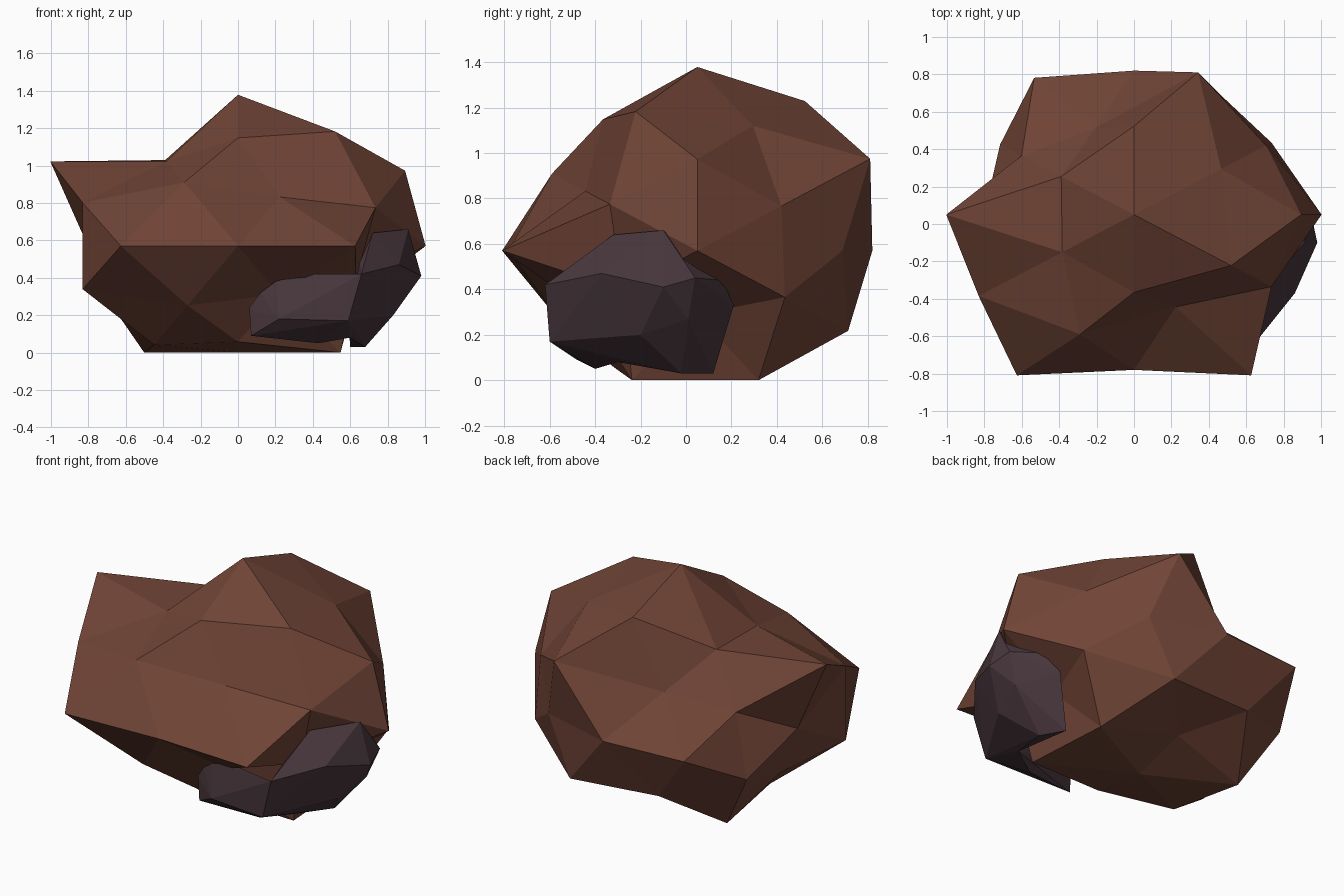
import bpy
import bmesh
from mathutils import Vector

default_cube = bpy.data.objects.get("Cube")
if default_cube:
    bpy.data.objects.remove(default_cube, do_unlink=True)


def make_material(name, colour):
    material = bpy.data.materials.new(name)
    material.use_nodes = True
    material.diffuse_color = colour
    shader = material.node_tree.nodes["Principled BSDF"]
    shader.inputs["Base Color"].default_value = colour
    shader.inputs["Roughness"].default_value = 0.9
    return material


def hull_mesh(points):
    """Return a flat-faced closed hull around the given points."""
    bm = bmesh.new()
    for point in points:
        bm.verts.new(point)
    bmesh.ops.convex_hull(bm, input=bm.verts)
    loose = [v for v in bm.verts if not v.link_faces]
    bmesh.ops.delete(bm, geom=loose, context='VERTS')
    bmesh.ops.recalc_face_normals(bm, faces=bm.faces)
    return bm


def add_object(name, bm, material):
    mesh = bpy.data.meshes.new(name)
    bm.to_mesh(mesh)
    bm.free()
    mesh.materials.append(material)
    obj = bpy.data.objects.new(name, mesh)
    bpy.context.scene.collection.objects.link(obj)


def signed_directions(base):
    """All sign combinations of a direction, negative first, x slowest."""
    choices = [(-c, c) if c else (c,) for c in base]
    return [Vector((x, y, z)).normalized()
            for x in choices[0] for y in choices[1] for z in choices[2]]


brown = make_material("brown_stone", (0.163, 0.058, 0.037, 1))
dark = make_material("dark_purple_stone", (0.066, 0.038, 0.047, 1))

# Main boulder: a once-divided icosahedron, each corner pushed in or out
PHI = (1 + 5 ** 0.5) / 2
SQ = PHI * PHI
corner_families = [
    ((0, 1, PHI), (.70, .79, .64, .90)),
    ((1, PHI, 0), (1.01, .86, 1.01, .75)),
    ((PHI, 0, 1), (.68, 1, .62, .89)),
    ((1, 0, 0), (.68, .85)),
    ((0, 1, 0), (.83, .77)),
    ((0, 0, 1), (.67, .94)),
    ((PHI, 1, SQ), (.76, .65, .85, .66, .93, .88, .87, .79)),
    ((1, SQ, PHI), (.74, .79, .76, .57, .60, .61, .82, .94)),
    ((SQ, PHI, 1), (.87, .87, .75, .63, .66, .77, .77, .74)),
]
directions, radii = [], []
for base, family_radii in corner_families:
    directions += signed_directions(base)
    radii += family_radii

boulder = hull_mesh(directions)
stretch = Vector((1.18, 1, .86))
centre = Vector((0, .05, .57))
for vert in boulder.verts:
    nearest = max(range(len(directions)), key=lambda i: directions[i].dot(vert.co))
    vert.co = centre + vert.co * stretch * radii[nearest]
    vert.co.z = max(vert.co.z, 0)  # flat resting base
add_object("boulder", boulder, brown)

# Dark stone wrapped round the lower corner: a thick body and a tapering arm
shared_corners = [(.66, -.62, .42), (.59, -.6, .17), (.6, -.3, .08)]
body_corners = shared_corners + [
    (.91, -.1, .66), (.72, -.32, .64), (.98, -.1, .41), (.86, -.37, .47),
    (.65, -.48, .48), (.83, -.2, .2), (.68, -.02, .03), (.6, .12, .03),
    (.72, .21, .33), (.81, .16, .44), (.95, .04, .45), (.88, .01, .27),
]
arm_corners = shared_corners + [
    (.07, -.48, .09), (.06, -.48, .24), (.12, -.51, .32), (.2, -.54, .38),
    (.35, -.56, .42), (.22, -.58, .18), (.43, -.4, .05),
]
add_object("dark_stone_body", hull_mesh(body_corners), dark)
add_object("dark_stone_arm", hull_mesh(arm_corners), dark)
